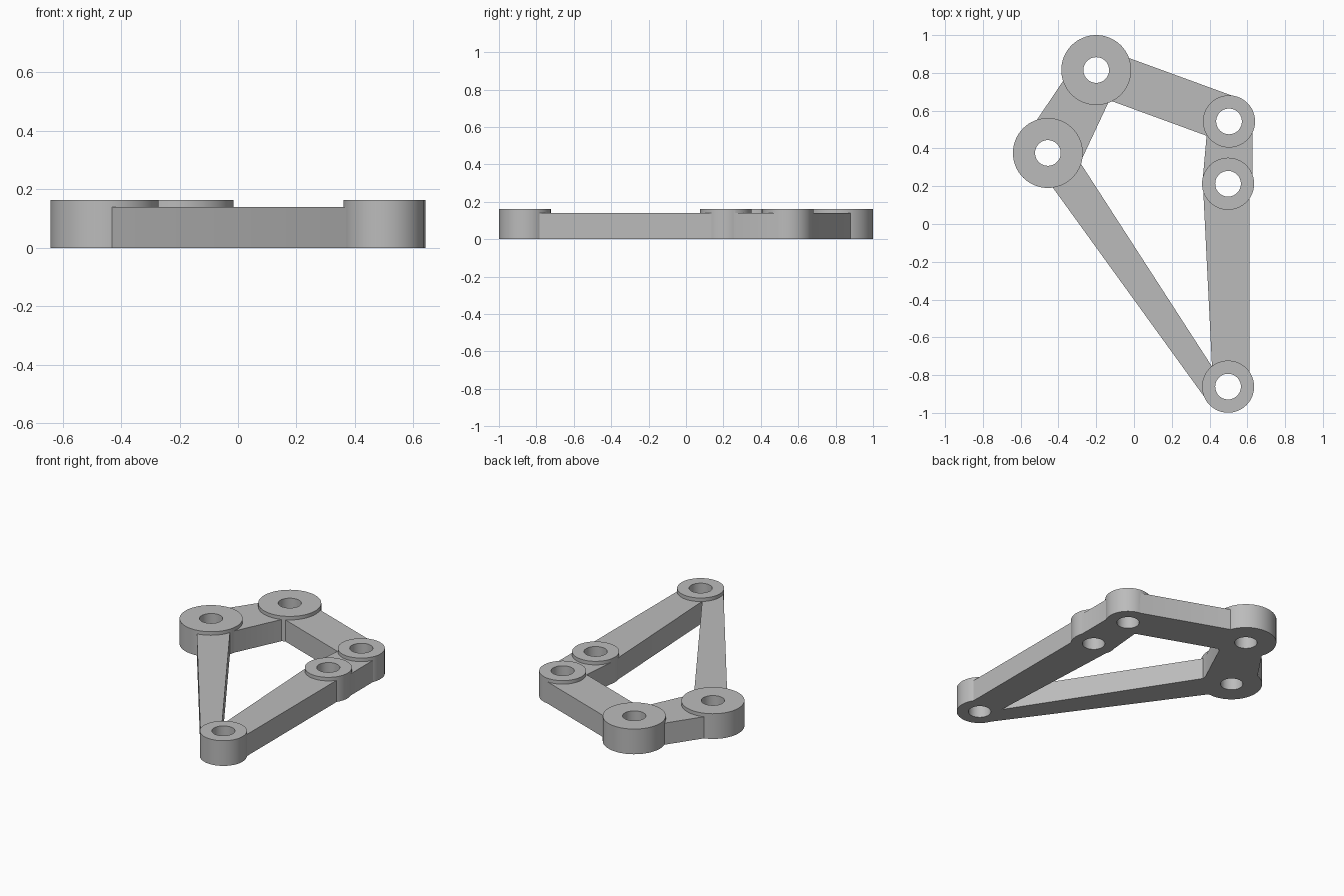
import bpy, bmesh, math

default = bpy.data.objects.get("Cube")
if default:
    bpy.data.objects.remove(default, do_unlink=True)

ARM_H, BOSS_H, BORE_R = 0.14, 0.163, 0.068

grey = bpy.data.materials.new("plain grey")
grey.use_nodes = True
grey.diffuse_color = (0.5, 0.5, 0.5, 1)
grey.node_tree.nodes["Principled BSDF"].inputs["Base Color"].default_value = grey.diffuse_color


def prism(name, outline, z0, z1):
    """Extrude a flat outline from z0 to z1."""
    bm = bmesh.new()
    base = bm.faces.new([bm.verts.new((x, y, z0)) for x, y in outline])
    top = bmesh.ops.extrude_face_region(bm, geom=[base])["geom"]
    bmesh.ops.translate(bm, vec=(0, 0, z1 - z0),
                        verts=[v for v in top if isinstance(v, bmesh.types.BMVert)])
    bmesh.ops.recalc_face_normals(bm, faces=bm.faces)
    mesh = bpy.data.meshes.new(name)
    bm.to_mesh(mesh)
    bm.free()
    mesh.materials.append(grey)
    obj = bpy.data.objects.new(name, mesh)
    bpy.context.collection.objects.link(obj)
    return obj


def circle(centre, radius, sides=64):
    return [(centre[0] + radius * math.cos(math.tau * i / sides),
             centre[1] + radius * math.sin(math.tau * i / sides)) for i in range(sides)]


# Pivot centres and boss radii
back, side = (-0.2, 0.815), (-0.456, 0.376)
corner, middle, front = (0.503, 0.543), (0.498, 0.213), (0.498, -0.861)
bosses = {"back": (back, 0.185), "side": (side, 0.185), "corner": (corner, 0.138),
          "middle": (middle, 0.138), "front": (front, 0.138)}

# Arms: each outline runs from pivot to pivot along both edges
arms = {
    "back_arm": [back, (-0.03, 0.88), (0.54, 0.672), corner, (0.39, 0.465), (-0.13, 0.655)],
    "side_arm": [back, (-0.13, 0.655), (-0.285, 0.325), side, (-0.515, 0.55), (-0.37, 0.765)],
    "long_arm": [side, (-0.285, 0.325), (0.413, -0.755), front, (0.372, -0.915), (-0.43, 0.193)],
    "short_arm": [corner, (0.628, 0.5), (0.628, 0.25), middle, (0.362, 0.215), (0.385, 0.475)],
    "straight_arm": [middle, (0.612, 0.14), (0.612, -0.79), front, (0.413, -0.755), (0.366, 0.19)],
}

# Bosses are fused with the arms, then the bores are cut through
added = [prism(n, pts, 0, ARM_H) for n, pts in arms.items()]
added += [prism(n + "_boss", circle(c, r), 0, BOSS_H) for n, (c, r) in bosses.items()]
bores = [prism(n + "_bore", circle(c, BORE_R, 48), -0.1, BOSS_H + 0.1)
         for n, (c, r) in bosses.items()]

frame = added.pop(0)
frame.name = "pivot_frame"
for operation, parts in (("UNION", added), ("DIFFERENCE", bores)):
    for part in parts:
        mod = frame.modifiers.new(part.name, "BOOLEAN")
        mod.operation = operation
        mod.solver = "EXACT"
        mod.object = part

# Bake the result and drop the helper solids
graph = bpy.context.evaluated_depsgraph_get()
graph.update()
result = bpy.data.meshes.new_from_object(frame.evaluated_get(graph))
frame.modifiers.clear()
frame.data = result
for part in added + bores:
    bpy.data.objects.remove(part, do_unlink=True)

# Smooth round walls, crisp rims
bpy.ops.object.select_all(action="DESELECT")
frame.select_set(True)
bpy.context.view_layer.objects.active = frame
bpy.ops.object.shade_smooth_by_angle(angle=math.radians(20))
